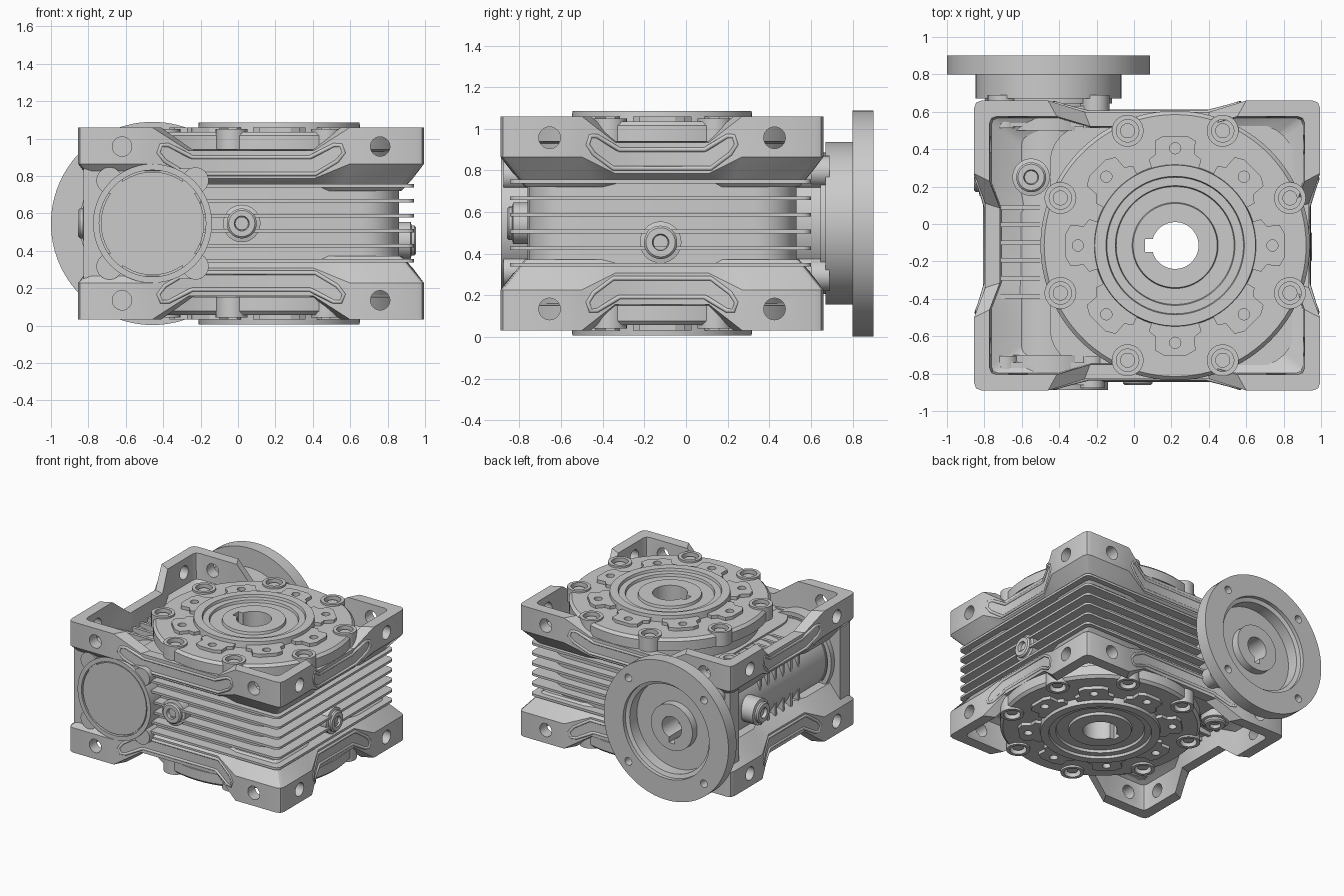
import bpy, bmesh, math
from mathutils import Matrix, Vector

if "Cube" in bpy.data.objects:
    bpy.data.objects.remove(bpy.data.objects["Cube"])

MID = 0.546                       # height of the horizontal symmetry plane
OX, OY = 0.22, -0.115             # output axis
BX, BY = 0.07, -0.115             # housing centre
WX = -0.457                       # worm axis
UP = Vector((0, 0, 1))


def finish(name, bm):
    bmesh.ops.recalc_face_normals(bm, faces=bm.faces)
    me = bpy.data.meshes.new(name)
    bm.to_mesh(me)
    bm.free()
    ob = bpy.data.objects.new(name, me)
    bpy.context.collection.objects.link(ob)
    return ob


def frame(loc, axis=UP):
    return Matrix.Translation(loc) @ Vector(axis).to_track_quat('Z', 'Y').to_matrix().to_4x4()


def skin(bm, rings, closed=False, caps=False):
    n = len(rings[0])
    vs = [[bm.verts.new(p) for p in r] for r in rings]
    for i in range(len(vs) if closed else len(vs) - 1):
        a, b = vs[i], vs[(i + 1) % len(vs)]
        for k in range(n):
            bm.faces.new((a[k], a[(k + 1) % n], b[(k + 1) % n], b[k]))
    if caps:
        bm.faces.new(vs[0][::-1])
        bm.faces.new(vs[-1])


def lathe(name, profile, loc, axis=UP, closed=True, seg=72):
    bm, m = bmesh.new(), frame(loc, axis)
    turn = [2 * math.pi * k / seg for k in range(seg)]
    skin(bm, [[m @ Vector((r * math.cos(t), r * math.sin(t), h)) for t in turn]
              for r, h in profile], closed)
    bmesh.ops.remove_doubles(bm, verts=bm.verts, dist=1e-5)
    return finish(name, bm)


def prism(bm, outline, z0, z1):
    skin(bm, [[(x, y, z) for x, y in outline] for z in (z0, z1)], caps=True)


def cyl(bm, r, a, b, seg=32):
    a, b = Vector(a), Vector(b)
    bmesh.ops.create_cone(bm, cap_ends=True, segments=seg, radius1=r, radius2=r,
                          depth=(b - a).length, matrix=frame((a + b) / 2, b - a))


def box(bm, x0, x1, y0, y1, z0, z1):
    prism(bm, [(x0, y0), (x1, y0), (x1, y1), (x0, y1)], z0, z1)


def cut(ob, cutter):
    mod = ob.modifiers.new("cut", 'BOOLEAN')
    mod.object, mod.operation, mod.solver = cutter, 'DIFFERENCE', 'EXACT'
    dg = bpy.context.evaluated_depsgraph_get()
    me = bpy.data.meshes.new_from_object(ob.evaluated_get(dg))
    ob.modifiers.clear()
    ob.data = me


def mirror_down(ob, name):
    bm = bmesh.new()
    bm.from_mesh(ob.data)
    for v in bm.verts:
        v.co.z = 2 * MID - v.co.z
    return finish(name, bm)


def rounded(x0, x1, y0, y1, r):
    pts = []
    for cx, cy, a in ((x1 - r, y1 - r, 0), (x0 + r, y1 - r, 90),
                      (x0 + r, y0 + r, 180), (x1 - r, y0 + r, 270)):
        for k in range(7):
            t = math.radians(a + 15 * k)
            pts.append((cx + r * math.cos(t), cy + r * math.sin(t)))
    return pts


def polar(r, deg):
    t = math.radians(deg)
    return OX + r * math.cos(t), OY + r * math.sin(t)


# cutters
bm = bmesh.new()
cyl(bm, 0.3, (OX, OY, -0.2), (OX, OY, 1.3))
core_cut = finish("core_cutter", bm)
bm = bmesh.new()
box(bm, OX - 0.16, OX - 0.05, OY - 0.035, OY + 0.035, -0.2, 1.3)
key_cut = finish("output_key_cutter", bm)
bm = bmesh.new()
for k in range(8):
    x, y = polar(0.52, 45 * k)
    cyl(bm, 0.03, (x, y, 0.98), (x, y, 1.2), 20)
    cyl(bm, 0.03, (x, y, -0.2), (x, y, 2 * MID - 0.98), 20)
    x, y = polar(0.664, 45 * k + 22.5)
    cyl(bm, 0.06, (x, y, 0.985), (x, y, 1.2), 28)
    cyl(bm, 0.06, (x, y, -0.2), (x, y, 2 * MID - 0.985), 28)
bolt_cut = finish("cover_bolt_cutter", bm)
bm = bmesh.new()
for s in (-1, 1):
    cyl(bm, 0.052, (BX + s * 0.69, -2, 0.957), (BX + s * 0.69, 2, 0.957))
foot_cut_y = finish("foot_hole_cutter_y", bm)
bm = bmesh.new()
for s in (-1, 1):
    cyl(bm, 0.052, (-2, BY + s * 0.54, 0.957), (2, BY + s * 0.54, 0.957))
foot_cut_x = finish("foot_hole_cutter_x", bm)
bm = bmesh.new()
for k in range(4):
    t = math.radians(45 + 90 * k)
    x, z = WX + 0.465 * math.cos(t), MID + 0.465 * math.sin(t)
    cyl(bm, 0.03, (x, 0.7, z), (x, 1, z), 20)
box(bm, WX - 0.025, WX + 0.025, 0.55, 1, MID - 0.125, MID - 0.03)
flange_cut = finish("flange_cutter", bm)

# dished mounting frame with four raised corner feet, top and bottom
quarter = [(0.865, 0.225, 0), (0.925, 0.385, 1), (0.925, 0.735, 1), (0.914, 0.764, 1),
           (0.885, 0.775, 1), (0.53, 0.775, 1), (0.335, 0.715, 0)]
loop = (quarter + [(-x, y, h) for x, y, h in quarter[::-1]]
        + [(-x, -y, h) for x, y, h in quarter] + [(x, -y, h) for x, y, h in quarter[::-1]])
# each level: x scale, y scale, height in the arms, height at the feet
levels = [(0.87, 0.85, 0.72, 0.72), (1, 1, 0.785, 0.865), (1, 1, 0.935, 1.06),
          (0.91, 0.89, 0.935, 1.06), (0.9, 0.88, 0.79, 0.86), (0.7, 0.7, 0.76, 0.76)]
bm = bmesh.new()
skin(bm, [[(BX + x * sx, BY + y * sy, hi if h else lo) for x, y, h in loop]
          for sx, sy, lo, hi in levels], caps=True)
top_frame = finish("upper_mounting_frame", bm)
for c in (core_cut, foot_cut_x, foot_cut_y):
    cut(top_frame, c)
mirror_down(top_frame, "lower_mounting_frame")

# raised rims on the frame arms
for side, (a, b, near, far, ang) in enumerate([
        (0.335, 0.53, 0.715, 0.775, 0), (0.225, 0.385, 0.865, 0.925, 90),
        (0.335, 0.53, 0.715, 0.775, 180), (0.225, 0.385, 0.865, 0.925, 270)]):
    half = [(a - 0.02, 0.9), (a + 0.55 * (b - a), 0.965), (a + 0.75 * (b - a), 0.965),
            (a + 0.83 * (b - a), 0.925), (a + 0.65 * (b - a), 0.88), (a + 0.01, 0.81)]
    for lower in (0, 1):
        cu = bpy.data.curves.new("arm_rim", 'CURVE')
        cu.dimensions, cu.bevel_depth, cu.bevel_resolution = '3D', 0.012, 2
        sp = cu.splines.new('POLY')
        sp.use_cyclic_u = True
        ring = half + [(-u, z) for u, z in half[::-1]]
        sp.points.add(len(ring) - 1)
        rot = Matrix.Rotation(math.radians(ang), 3, 'Z')
        for p, (u, z) in zip(sp.points, ring):
            d = near - 0.004 + (far - near) * min(max((abs(u) - a) / (b - a), 0), 1)
            v = rot @ Vector((u, -d, 0))
            p.co = (BX + v.x, BY + v.y, 2 * MID - z if lower else z, 1)
        rim = bpy.data.objects.new(f"arm_rim_{side}_{lower}", cu)
        bpy.context.collection.objects.link(rim)

# gear housing core and cooling fins
bm = bmesh.new()
prism(bm, rounded(-0.45, 0.86, -0.76, 0.53, 0.2), 0.26, 0.83)
body = finish("gear_housing", bm)
cut(body, core_cut)
for k in range(6):
    bm = bmesh.new()
    z = 0.347 + 0.08 * k
    prism(bm, rounded(-0.3, 0.94, -0.845, 0.6, 0.04), z - 0.009, z + 0.009)
    cut(finish(f"cooling_fin_{k}", bm), core_cut)

# output hub and covers, turned in one piece with a keyed bore
half = [(0.125, 1.065), (0.225, 1.065), (0.23, 1.045), (0.315, 1.045), (0.32, 1.065),
        (0.365, 1.065), (0.37, 1.085), (0.43, 1.085), (0.435, 1.035), (0.7, 1.035),
        (0.72, 1.015), (0.72, 0.94), (0.64, 0.93)]
hub = lathe("output_hub_and_covers", half + [(r, 2 * MID - z) for r, z in half[::-1]],
            (OX, OY, 0), seg=96)
cut(hub, key_cut)
cut(hub, bolt_cut)

# raised pads and sunken screws on the covers
bm = bmesh.new()
for k in range(8):
    wedge = [(0.42, -17), (0.48, -17), (0.50, -12), (0.57, -11), (0.59, -6),
             (0.59, 6), (0.57, 11), (0.50, 12), (0.48, 17), (0.42, 17)]
    prism(bm, [polar(r, 45 * k + d) for r, d in wedge], 1.0, 1.06)
    cyl(bm, 0.085, (*polar(0.664, 45 * k + 22.5), 0.94), (*polar(0.664, 45 * k + 22.5), 1.05))
pads = finish("upper_cover_pads", bm)
cut(pads, bolt_cut)
mirror_down(pads, "lower_cover_pads")
bm = bmesh.new()
for k in range(8):
    x, y = polar(0.664, 45 * k + 22.5)
    cyl(bm, 0.04, (x, y, 0.95), (x, y, 1.03), 24)
screws = finish("upper_cover_screws", bm)
mirror_down(screws, "lower_cover_screws")

# worm housing along y, with ribs and end walls
bm = bmesh.new()
cyl(bm, 0.27, (WX, -0.86, MID), (WX, 0.64, MID), 64)
finish("worm_housing", bm)
bm = bmesh.new()
for k in range(6):
    y = -0.385 + 0.095 * k
    box(bm, -0.715, -0.42, y - 0.012, y + 0.012, 0.275, 0.82)
finish("worm_ribs", bm)
bm = bmesh.new()
for y0, y1 in ((-0.86, -0.74), (0.52, 0.63)):
    box(bm, -0.825, -0.2, y0, y1, 0.25, 0.84)
finish("worm_end_walls", bm)
for name, y0, y1 in (("front_bearing_boss", -0.888, -0.7), ("rear_bearing_boss", 0.5, 0.675)):
    bm = bmesh.new()
    for sx in (-1, 1):
        for sz in (-1, 1):
            x, z = WX + sx * 0.23, MID + sz * 0.23
            cyl(bm, 0.07, (x, y0 + 0.012, z), (x, y1 - 0.005, z))
    finish(name + "_ears", bm)
    lathe(name, [(0.285, y0), (0.318, y0), (0.318, y1), (0.285, y1)], (WX, 0, MID), (0, 1, 0))
bm = bmesh.new()
cyl(bm, 0.276, (WX, -0.882, MID), (WX, -0.7, MID), 64)
finish("bearing_cap", bm)

# motor flange with stepped recess and keyed bore
flange = lathe("motor_flange", [
    (0.085, 0.645), (0.34, 0.645), (0.34, 0.67), (0.39, 0.67), (0.39, 0.8), (0.543, 0.8),
    (0.543, 0.9), (0.375, 0.9), (0.375, 0.87), (0.345, 0.86), (0.345, 0.77), (0.18, 0.77),
    (0.18, 0.83), (0.085, 0.83)], (WX, 0, MID), (0, 1, 0), seg=96)
cut(flange, flange_cut)
bm = bmesh.new()
for sx in (-1, 1):
    for sz in (-1, 1):
        x, z = WX + sx * 0.25, MID + sz * 0.25
        cyl(bm, 0.075, (x, 0.6, z), (x, 0.69, z))
finish("flange_screw_bosses", bm)

# oil plugs on five sides
plug = [(0, -0.025), (0.035, -0.025), (0.04, 0), (0.07, 0), (0.08, -0.01),
        (0.08, -0.025), (0.1, -0.03), (0.1, -0.19), (0, -0.19)]
for name, loc, axis in (("front", (0.02, -0.86, MID), (0, -1, 0)),
                        ("right", (0.953, -0.122, 0.455), (1, 0, 0)),
                        ("left", (-0.855, 0.25, MID), (-1, 0, 0)),
                        ("top", (-0.55, 0.25, 0.9), (0, 0, 1)),
                        ("bottom", (-0.55, 0.25, 2 * MID - 0.9), (0, 0, -1))):
    lathe(name + "_oil_plug", plug, loc, axis, closed=False, seg=36)

# remove used cutters, then smooth the round surfaces
for c in (core_cut, key_cut, bolt_cut, foot_cut_x, foot_cut_y, flange_cut):
    bpy.data.objects.remove(c)
bpy.ops.object.select_all(action='DESELECT')
for ob in bpy.context.collection.objects:
    if ob.type == 'MESH':
        ob.select_set(True)
        bpy.context.view_layer.objects.active = ob
bpy.ops.object.shade_smooth_by_angle(angle=math.radians(30))
